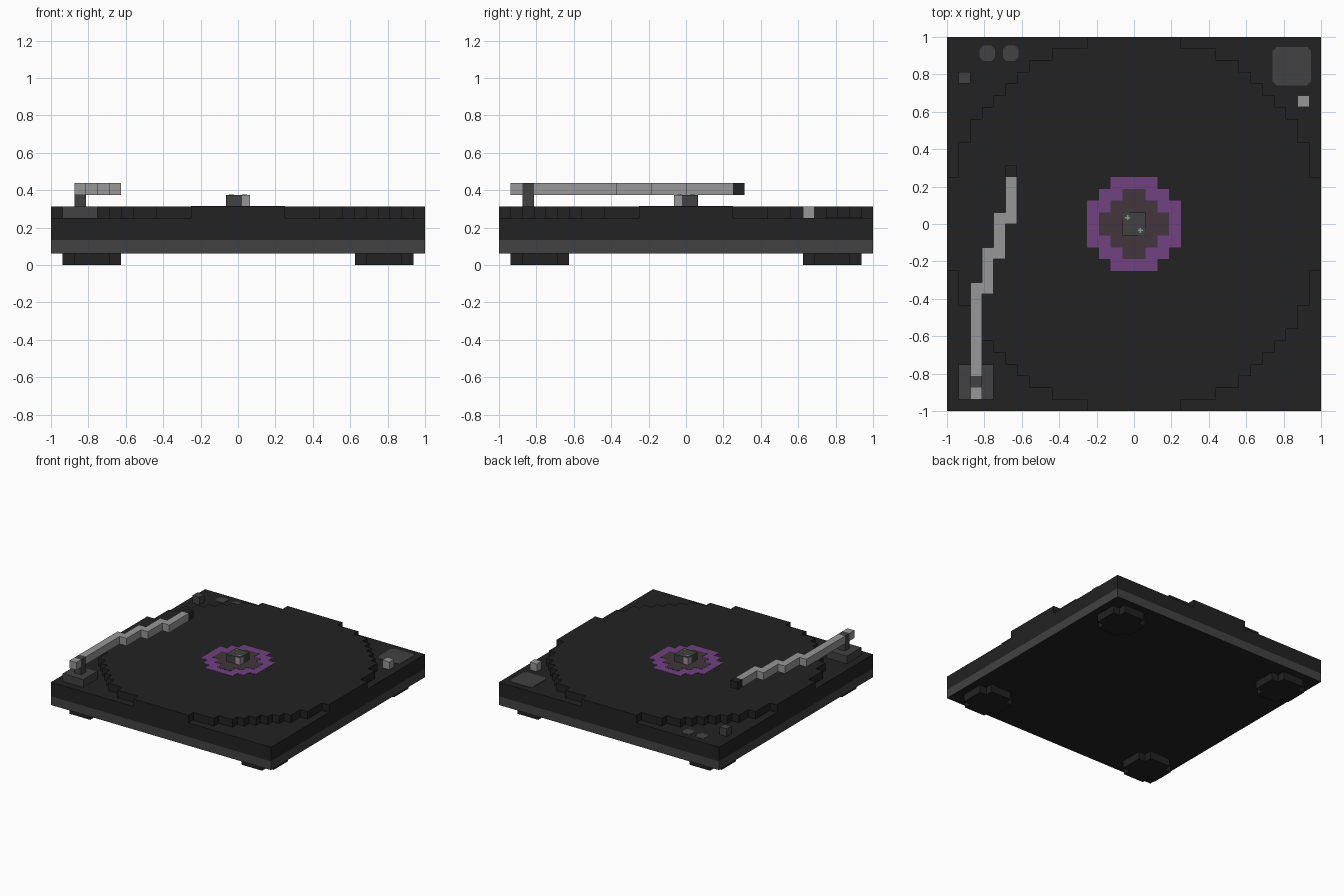
import bpy
import bmesh
import math

cube = bpy.data.objects.get("Cube")
if cube:
    bpy.data.objects.remove(cube, do_unlink=True)

U = 1 / 16  # one block of the model


def material(name, r, g, b):
    m = bpy.data.materials.new(name)
    m.use_nodes = True
    m.diffuse_color = (r, g, b, 1)
    bsdf = next(n for n in m.node_tree.nodes if n.type == 'BSDF_PRINCIPLED')
    bsdf.inputs["Base Color"].default_value = (r, g, b, 1)
    return m


BLACK = material("black", 0.016, 0.016, 0.016)
GREY = material("dark grey", 0.054, 0.054, 0.054)
SILVER = material("silver", 0.31, 0.31, 0.31)
PURPLE = material("purple", 0.165, 0.052, 0.22)
BROWN = material("plum brown", 0.054, 0.037, 0.048)


def prism(name, outline, z0, z1, *mats):
    """Extrude an outline given in blocks, from height z0 to z1 in blocks."""
    bm = bmesh.new()
    face = bm.faces.new([bm.verts.new((x * U, y * U, z0 * U)) for x, y in outline])
    top = bmesh.ops.extrude_face_region(bm, geom=[face])["geom"]
    verts = [v for v in top if isinstance(v, bmesh.types.BMVert)]
    bmesh.ops.translate(bm, verts=verts, vec=(0, 0, (z1 - z0) * U))
    bmesh.ops.recalc_face_normals(bm, faces=bm.faces)
    mesh = bpy.data.meshes.new(name)
    bm.to_mesh(mesh)
    bm.free()
    for m in mats:
        mesh.materials.append(m)
    obj = bpy.data.objects.new(name, mesh)
    bpy.context.collection.objects.link(obj)
    return obj


def box(name, x0, x1, y0, y1, z0, z1, *mats):
    return prism(name, [(x0, y0), (x1, y0), (x1, y1), (x0, y1)], z0, z1, *mats)


def stepped(widths, cx=0, cy=0):
    """Stepped outline from the half width of each row, front to back."""
    side = []
    y = -len(widths) / 2
    for w in widths:
        for p in ((w, y), (w, y + 1)):
            if p not in side:
                side.append(p)
        y += 1
    loop = side + [(-x, y) for x, y in reversed(side)]
    return [(cx + x, cy + y) for x, y in loop]


def disc(radius, rows):
    """Block circle with the given number of rows on each side of the centre."""
    half = [round(math.sqrt(radius ** 2 - (k + 0.5) ** 2)) for k in range(rows)]
    return stepped(half[::-1] + half)


def chamfered(cx, cy, h, c):
    k = h - c
    pts = [(h, -k), (h, k), (k, h), (-k, h), (-h, k), (-h, -k), (-k, -h), (k, -h)]
    return [(cx + x, cy + y) for x, y in pts]


# Chassis: grey band with a black underside, black deck above
band = box("chassis_band", -16, 16, -16, 16, 1, 2.15, GREY, BLACK)
for p in band.data.polygons:
    if p.normal.z < -0.5:
        p.material_index = 1
box("chassis_deck", -16, 16, -16, 16, 2.15, 4, BLACK)

# Feet
for sx, side in ((-1, "right"), (1, "left")):
    for sy, end in ((-1, "front"), (1, "back")):
        prism(f"foot_{end}_{side}", stepped([1.5, 2.5, 2.5, 2.5, 1.5], sx * 12.5, sy * 12.5),
              0, 1, BLACK)

# Record with its two-coloured label
prism("record", disc(16, 16), 4, 5, BLACK)
prism("label_ring", disc(4, 4), 5, 5.03, PURPLE)
prism("label_centre", disc(2.7, 3), 5.03, 5.06, BROWN)

# Spindle with bright opposite corners and two tiny cross marks on top
box("spindle", -1, 1, -1, 1, 5, 6, GREY)
for s, tag in ((1, "front"), (-1, "back")):
    xs = sorted((s * 0.35, s * 1.02))
    ys = sorted((-s * 0.35, -s * 1.02))
    box(f"spindle_glint_{tag}", *xs, *ys, 5.06, 5.98, SILVER)
    cx, cy = s * 0.55, -s * 0.55
    box(f"spindle_mark_across_{tag}", cx - 0.2, cx + 0.2, cy - 0.07, cy + 0.07, 6, 6.03, SILVER)
    box(f"spindle_mark_along_{tag}", cx - 0.07, cx + 0.07, cy - 0.2, cy + 0.2, 6, 6.02, SILVER)

# Tonearm: mount, pillar, counterweight, stepped arm and head
box("arm_mount", -15, -12, -15, -12, 4, 5.02, GREY)
box("arm_pillar", -14, -13, -14, -13, 5, 7, GREY)
box("counterweight", -14, -13, -15, -14, 6, 7, SILVER)
for i, (y0, y1) in enumerate(((-13, -5), (-6, -2), (-3, 1), (0, 4))):
    box(f"arm_section_{i + 1}", i - 14, i - 13, y0, y1, 6, 7, SILVER)
box("arm_head", -11, -10, 4, 5, 6, 7, BLACK)

# Deck controls
prism("start_pad", chamfered(13.5, 13.5, 1.65, 0.35), 4, 4.05, GREY)
for x, tag in ((-12.55, "outer"), (-10.55, "inner")):
    prism(f"speed_button_{tag}", chamfered(x, 14.6, 0.65, 0.28), 4, 4.05, GREY)
box("power_knob", -15, -14, 12, 13, 4, 5, GREY)
box("pitch_knob", 14, 15, 10, 11, 4, 5, SILVER)
